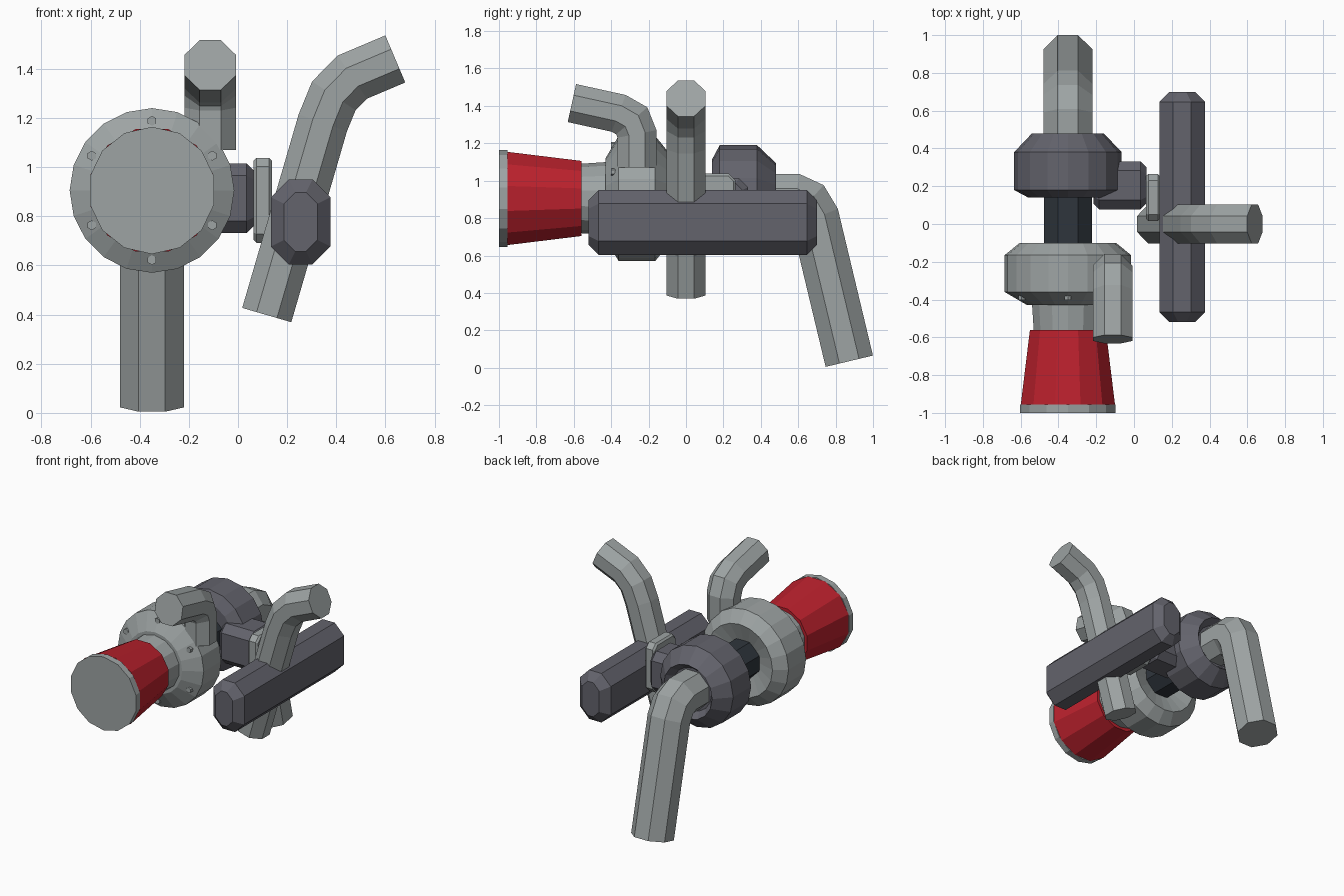
import bpy, bmesh, math
from mathutils import Vector as V

if "Cube" in bpy.data.objects:
    bpy.data.objects.remove(bpy.data.objects["Cube"])


def material(name, col):
    m = bpy.data.materials.new(name)
    m.diffuse_color = (*col, 1)
    m.use_nodes = True
    m.node_tree.nodes["Principled BSDF"].inputs["Base Color"].default_value = m.diffuse_color
    return m


STEEL = material("light steel", (0.34, 0.37, 0.37))
IRON = material("dark iron", (0.125, 0.125, 0.15))
RED = material("red rubber", (0.50, 0.015, 0.026))
BLACK = material("blue black", (0.028, 0.036, 0.046))
CX, CZ = -0.35, 0.905      # turbine axis, running along y


def loft(name, rings, mat):
    """Skin a list of equal-length rings and cap both ends."""
    bm = bmesh.new()
    rows = [[bm.verts.new(p) for p in r] for r in rings]
    n = len(rows[0])
    for a, b in zip(rows, rows[1:]):
        for i in range(n):
            j = (i + 1) % n
            bm.faces.new((a[i], a[j], b[j], b[i]))
    bm.faces.new(rows[0])
    bm.faces.new(rows[-1])
    bmesh.ops.recalc_face_normals(bm, faces=bm.faces)
    me = bpy.data.meshes.new(name)
    bm.to_mesh(me)
    bm.free()
    me.materials.append(mat)
    ob = bpy.data.objects.new(name, me)
    bpy.context.collection.objects.link(ob)
    return ob


def lathe(name, profile, sides, mat, turn=0.0, cx=CX, cz=CZ):
    """Turn (y, radius) points about an axis along y."""
    rings = []
    for y, r in profile:
        ang = [math.pi / 2 + (i + turn) * math.tau / sides for i in range(sides)]
        rings.append([V((cx + r * math.cos(a), y, cz + r * math.sin(a))) for a in ang])
    return loft(name, rings, mat)


def pipe(name, path, side, r, mat):
    """Eight-sided mitred tube along a planar path; r is the flat-to-centre radius."""
    pts, side = [V(p) for p in path], V(side)
    rc = r / math.cos(math.pi / 8)
    rings = []
    for i, p in enumerate(pts):
        d0 = (p - pts[max(i - 1, 0)]).normalized()
        d1 = (pts[min(i + 1, len(pts) - 1)] - p).normalized()
        t = (d0 + d1).normalized()
        stretch = 1 / t.dot(d1 if d1.length else d0)
        up = t.cross(side) * stretch
        ang = [(k + 0.5) * math.tau / 8 for k in range(8)]
        rings.append([p + side * rc * math.cos(a) + up * rc * math.sin(a) for a in ang])
    return loft(name, rings, mat)


def chamfer_block(name, centre, u, v, w, half, cut, inset, mat):
    """Octagonal block along w with chamfered ends; half = half sizes along u, v, w."""
    c, u, v, w = V(centre), V(u), V(v), V(w)
    rings = []
    for pos, ins in ((-half[2], inset), (inset - half[2], 0),
                     (half[2] - inset, 0), (half[2], inset)):
        a, b, k = half[0] - ins, half[1] - ins, cut - 0.5 * ins
        sec = [(a, b - k), (a - k, b), (k - a, b), (-a, b - k),
               (-a, k - b), (k - a, -b), (a - k, -b), (a, k - b)]
        rings.append([c + u * s + v * t + w * pos for s, t in sec])
    return loft(name, rings, mat)


X, Y, Z = (1, 0, 0), (0, 1, 0), (0, 0, 1)

# Intake: end cap, red hose and neck
lathe("intake_cap", [(-1.0, 0.259), (-0.955, 0.259)], 14, STEEL)
lathe("intake_hose", [(-0.955, 0.258), (-0.56, 0.208)], 12, RED, 0.5)
lathe("intake_neck", [(-0.57, 0.185), (-0.42, 0.195)], 14, STEEL)

# Compressor housing with bolts and a dished back
lathe("compressor_housing", [(-0.43, 0.215), (-0.36, 0.335), (-0.165, 0.335),
                             (-0.10, 0.255), (-0.14, 0.12)], 20, STEEL)
for i in range(6):
    a = math.radians(30 + 60 * i)
    lathe("housing_bolt", [(-0.402, 0.02), (-0.36, 0.02)], 6, STEEL, 0,
          CX + 0.283 * math.cos(a), CZ + 0.283 * math.sin(a))

# Shaft and turbine housing
lathe("centre_shaft", [(-0.16, 0.138), (0.18, 0.138)], 8, BLACK, 0.5)
lathe("turbine_housing", [(0.14, 0.21), (0.18, 0.285), (0.38, 0.285),
                          (0.48, 0.19), (0.43, 0.15)], 16, IRON)

# Pipes
pipe("exhaust_pipe", [(CX, 0.40, CZ), (CX, 0.58, CZ), (CX, 0.645, 0.875),
                      (CX, 0.69, 0.80), (CX, 0.873, 0.035)], X, 0.13, STEEL)
pipe("outlet_pipe", [(-0.113, -0.262, 1.07), (-0.113, -0.262, 1.25),
                     (-0.113, -0.29, 1.32), (-0.113, -0.36, 1.36),
                     (-0.113, -0.61, 1.415)], X, 0.104, STEEL)
pipe("manifold_pipe", [(0.117, 0, 0.398), (0.345, 0, 1.18), (0.39, 0, 1.29),
                       (0.465, 0, 1.366), (0.64, 0, 1.44)], Y, 0.104, STEEL)

# Manifold, connector to the turbine and flange between them
chamfer_block("manifold", (0.255, 0.09, 0.777), X, Z, Y, (0.121, 0.173, 0.61), 0.073, 0.053, IRON)
chamfer_block("connector", (-0.075, 0.205, 0.873), Y, Z, X, (0.127, 0.142, 0.14), 0.05, 0.03, IRON)
chamfer_block("flange", (0.101, 0.14, 0.865), Y, Z, X, (0.125, 0.173, 0.037), 0.035, 0.012, STEEL)
